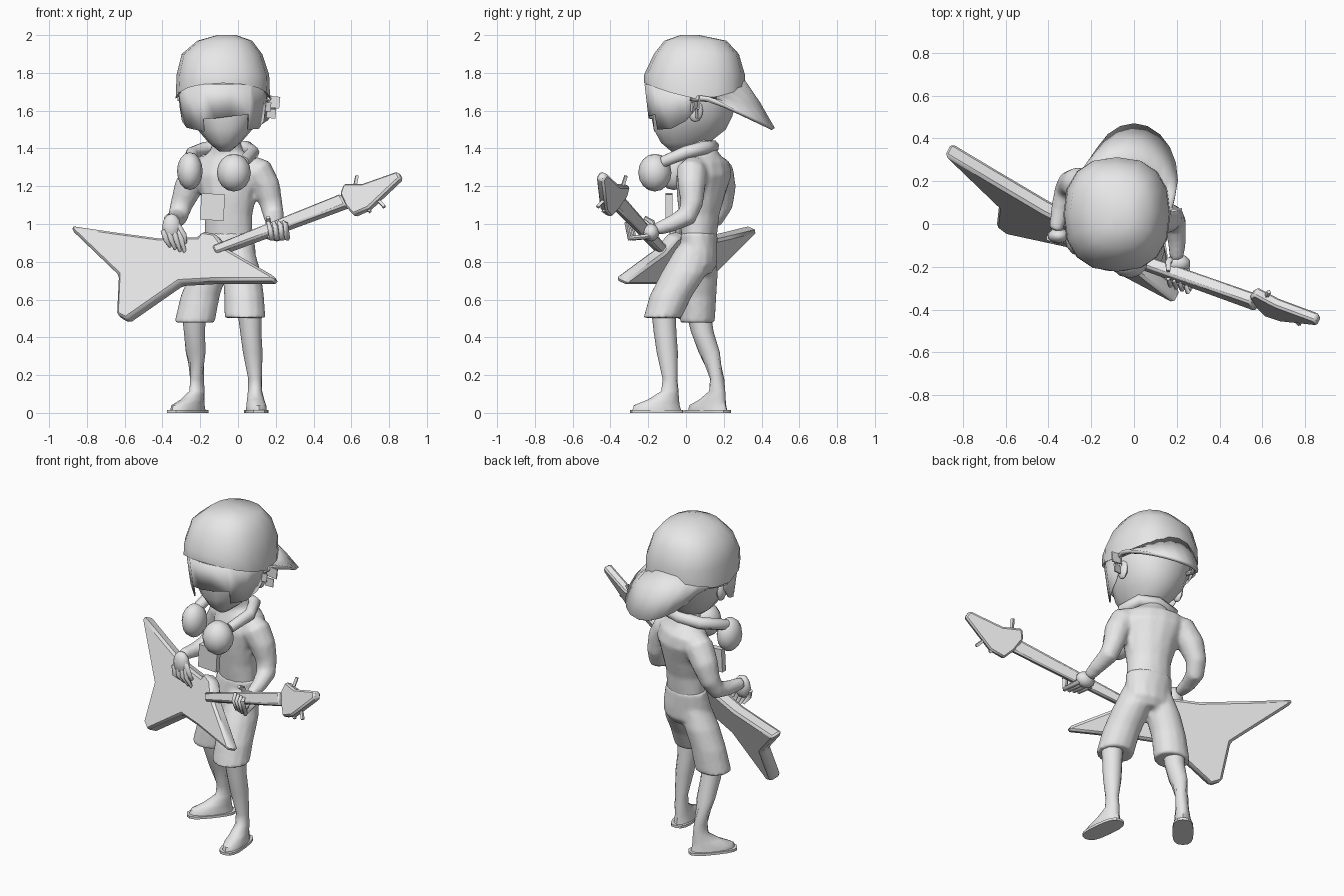
import bpy, bmesh, math
from mathutils import Vector, Matrix

if "Cube" in bpy.data.objects:
    bpy.data.objects.remove(bpy.data.objects["Cube"])

grey = bpy.data.materials.new("plain_grey")
grey.diffuse_color = (0.8, 0.8, 0.8, 1)
grey.use_nodes = True
grey.node_tree.nodes["Principled BSDF"].inputs["Base Color"].default_value = grey.diffuse_color


def finish(name, bm, angle=40):
    bmesh.ops.recalc_face_normals(bm, faces=bm.faces)
    me = bpy.data.meshes.new(name)
    bm.to_mesh(me)
    bm.free()
    me.materials.append(grey)
    ob = bpy.data.objects.new(name, me)
    bpy.context.collection.objects.link(ob)
    bpy.ops.object.select_all(action='DESELECT')
    ob.select_set(True)
    bpy.context.view_layer.objects.active = ob
    bpy.ops.object.shade_smooth_by_angle(angle=math.radians(angle))
    return ob


def skin(name, rings, angle=40):
    """Join rings of points into a closed surface."""
    bm = bmesh.new()
    vs = [[bm.verts.new(p) for p in r] for r in rings]
    n = len(vs[0])
    for a, b in zip(vs, vs[1:]):
        for i in range(n):
            j = (i + 1) % n
            bm.faces.new((a[i], a[j], b[j], b[i]))
    bm.faces.new(vs[0])
    bm.faces.new(vs[-1])
    return finish(name, bm, angle)


def ellipse(x, y, z, rx, ry, rot=0, n=14, p=2):
    """Ring of points; p above 2 makes it squarer."""
    c, s = math.cos(math.radians(rot)), math.sin(math.radians(rot))
    out = []
    for i in range(n):
        a = 2 * math.pi * i / n
        u, v = (r * math.copysign(abs(f) ** (2 / p), f) for r, f in ((rx, math.cos(a)), (ry, math.sin(a))))
        out.append(Vector((x + u * c - v * s, y + u * s + v * c, z)))
    return out


def loft(name, rows, n=14, angle=50, p=2):
    return skin(name, [ellipse(*r, n=n, p=p) for r in rows], angle)


def tube(name, pts, n=8, angle=60):
    """Round limb through (x, y, z, radius) points."""
    P = [Vector(p[:3]) for p in pts]
    rings, q, last = [], None, None
    for i, p in enumerate(P):
        t = (P[min(i + 1, len(P) - 1)] - P[max(i - 1, 0)]).normalized()
        q = t.to_track_quat('Z', 'Y') if q is None else last.rotation_difference(t) @ q
        last = t
        rings.append([p + q @ v for v in ellipse(0, 0, 0, pts[i][3], pts[i][3], n=n)])
    return skin(name, rings, angle)


def merge(name, parts, voxel, smooth):
    """Fuse overlapping parts into one soft skin."""
    bpy.ops.object.select_all(action='DESELECT')
    for p in parts:
        p.select_set(True)
    bpy.context.view_layer.objects.active = parts[0]
    bpy.ops.object.join()
    ob = parts[0]
    ob.name = name
    for m in list(ob.modifiers):
        ob.modifiers.remove(m)
    m = ob.modifiers.new("fuse", 'REMESH')
    m.mode, m.voxel_size, m.use_smooth_shade = 'VOXEL', voxel, True
    m = ob.modifiers.new("soften", 'SMOOTH')
    m.factor, m.iterations = .5, smooth


def ball(name, loc, size, seg=12, rings=8):
    bm = bmesh.new()
    bmesh.ops.create_uvsphere(bm, u_segments=seg, v_segments=rings, radius=1,
                              matrix=Matrix.Translation(loc) @ Matrix.Diagonal((*size, 1)))
    return finish(name, bm, 60)


def box(name, loc, size, rot=(0, 0)):
    bm = bmesh.new()
    m = Matrix.Rotation(rot[0], 4, 'Z') @ Matrix.Rotation(rot[1], 4, 'Y')
    bmesh.ops.create_cube(bm, size=1, matrix=Matrix.Translation(loc) @ m @ Matrix.Diagonal((*size, 1)))
    return finish(name, bm)


# Tilted plane that holds the guitar
NORMAL = Vector((0.53, 1, -0.45)).normalized()


def on_guitar(x, z, off=0):
    return Vector((x, -0.548 - 0.53 * x + 0.45 * z, z)) + NORMAL * off


def plate(name, pts, front, back, bevel):
    ob = skin(name, [[on_guitar(x, z, o) for x, z in pts] for o in (front, back)], 60)
    m = ob.modifiers.new("edge", 'BEVEL')
    m.width, m.segments, m.limit_method = bevel, 1, 'ANGLE'


# Guitar
plate("guitar_body", [(-.87, .98), (-.63, .945), (-.41, .915), (-.2, .92), (-.18, .95), (-.11, .94), (-.05, .86),
                      (.02, .82), (.2, .715), (.2, .69), (-.12, .69), (-.3, .68), (-.58, .485),
                      (-.63, .51), (-.62, .72), (-.865, .955)], -.037, .035, .014)
plate("guitar_neck", [(-.12, .87), (-.1, .83), (.59, 1.085), (.56, 1.145)], -.048, .012, .01)
plate("guitar_head", [(.55, 1.15), (.57, 1.205), (.67, 1.205), (.855, 1.27), (.87, 1.235),
                      (.7, 1.075), (.62, 1.04), (.58, 1.085)], -.03, .018, .01)
for i, (x0, z0, x1, z1) in enumerate([(.615, 1.18, .63, 1.255), (.66, 1.11, .70, 1.065), (.73, 1.14, .775, 1.09)]):
    a, b = on_guitar(x0, z0), on_guitar(x1, z1)
    tube(f"tuning_peg_{i}", [(*a, .011), (*b, .011)], 4, 30)

# Cap dome with a raised front rim
rows = [(-.06, .02, 2.0, .05, .05), (-.07, .05, 1.97, .145, .165), (-.085, .055, 1.9, .213, .225),
        (-.08, .045, 1.79, .245, .267), (-.08, .045, 1.72, .25, .267)]
rings = [ellipse(*r, n=16, p=2.4) for r in rows]
for v in rings[-1]:
    v.z = 1.66 + .085 * abs((v.y - .08) / .3) ** 1.4
rings.append([Vector((v.x * .93 - .006, v.y * .93 + .003, v.z + .01)) for v in rings[-1]])
skin("cap", rings, 50)

# Cap brim sweeping down at the back
bm = bmesh.new()
grid = []
for i in range(13):
    t = i / 12
    a, b = math.radians(-5 + 185 * t), math.radians(-18 + 216 * t)
    inner = Vector((-.08 + .24 * math.cos(a), .045 + .26 * math.sin(a), 1.66 + .095 * max(0, math.sin(a)) ** 2))
    outer = Vector((.2 * math.cos(b), .2 + .262 * math.sin(b), 0))
    outer.z = 1.72 - .47 * outer.y
    mid = (inner + outer) / 2 + Vector((0, 0, .01))
    grid.append([bm.verts.new(p) for p in (inner, mid, outer)])
for r, s in zip(grid, grid[1:]):
    for k in range(2):
        bm.faces.new((r[k], s[k], s[k + 1], r[k + 1]))
brim = finish("cap_brim", bm, 50)
m = brim.modifiers.new("thickness", 'SOLIDIFY')
m.thickness, m.offset = .02, 0

# Head and ears
loft("head", [(-.07, -.03, 1.385, .03, .05), (-.07, -.005, 1.43, .085, .13), (-.07, .02, 1.5, .145, .195),
              (-.075, .035, 1.57, .19, .215), (-.08, .04, 1.66, .22, .235), (-.08, .04, 1.74, .22, .235)], p=2.15)
ball("ear_left", (-.28, .05, 1.6), (.022, .04, .06), 8, 6)
ball("ear_right", (.125, .05, 1.6), (.02, .04, .06), 8, 6)

# Hair fringe hanging under the cap
bm = bmesh.new()
top, low = [], []
for deg, z in [(-95, 1.62), (-80, 1.545), (-60, 1.51), (-28, 1.49), (-27, 1.555), (-10, 1.56), (10, 1.57),
               (36, 1.58), (37, 1.5), (60, 1.505), (80, 1.545), (95, 1.62)]:
    a = math.radians(deg)
    k = 1 - (1.7 - z) * .6
    f = 1 + .05 * math.sin(2 * a) ** 2
    top.append(bm.verts.new((-.08 + .237 * f * math.sin(a), .04 - .258 * f * math.cos(a), 1.74)))
    low.append(bm.verts.new((-.08 + .237 * f * k * math.sin(a), .04 - .258 * f * k * math.cos(a), z)))
for i in range(len(top) - 1):
    bm.faces.new((top[i], top[i + 1], low[i + 1], low[i]))
hair = finish("hair_fringe", bm, 50)
m = hair.modifiers.new("thickness", 'SOLIDIFY')
m.thickness, m.offset = .008, 0

# Square earrings
for i, (x, y, z, s) in enumerate([(.19, .07, 1.645, .062), (.175, .06, 1.585, .05), (.15, .03, 1.62, .05)]):
    box(f"earring_{i}", (x, y, z), (s, .008, s), (.2 * i, .1))

# Torso, neck and arms fused into one skin
torso = loft("torso", [(-.05, .07, .92, .13, .09, -15), (-.05, .07, 1.05, .13, .105, -20),
                       (-.05, .08, 1.16, .155, .125, -25), (-.05, .095, 1.26, .195, .135, -25),
                       (-.055, .105, 1.33, .185, .11, -25), (-.06, .09, 1.385, .09, .08), (-.06, .06, 1.46, .065, .065)])
arm_l = tube("arm_left", [(-.16, .14, 1.3, .07), (-.21, .17, 1.275, .085), (-.265, .19, 1.19, .077),
                          (-.3, .19, 1.1, .06), (-.32, .155, 1.035, .054), (-.345, .07, 1.02, .044),
                          (-.365, -.03, 1.02, .034)], 10)
arm_r = tube("arm_right", [(.06, .05, 1.3, .07), (.105, .03, 1.275, .085), (.15, .03, 1.2, .075),
                           (.175, .03, 1.11, .062), (.19, .005, 1.04, .056), (.2, -.08, 1.0, .044),
                           (.2, -.16, .97, .034)], 10)
merge("torso_and_arms", [torso, arm_l, arm_r], .014, 4)

# Hands with curled fingers
ball("hand_left", (-.352, -.055, .985), (.052, .036, .07), 10, 6)
ball("hand_right", (.205, -.185, .955), (.06, .045, .047), 10, 6)
for i in range(4):
    x = -.395 + .027 * i
    tube(f"strumming_finger_{i}", [(x, -.065, .965, .016), (x + .014, -.08, .915, .014),
                                   (x + .035, -.05, .88 - .012 * i, .009)], 6)
    x = .17 + .027 * i
    tube(f"fretting_finger_{i}", [(x - .01, -.19, .935, .016), (x + .01, -.27 - .01 * i, .925, .015),
                                  (x, -.285 - .01 * i, .975 + .01 * i, .013), (x - .01, -.255 - .01 * i, 1.01, .009)], 6)
tube("strumming_thumb", [(-.32, -.06, .99, .018), (-.285, -.075, .94, .015), (-.28, -.055, .9, .01)], 6)
tube("fretting_thumb", [(.17, -.17, .97, .018), (.16, -.18, 1.01, .015), (.16, -.22, 1.035, .01)], 6)

# Shorts fused from hips and two legs
hips = loft("shorts_hips", [(-.055, .06, .735, .1, .07), (-.058, .06, .78, .15, .105), (-.055, .065, .84, .15, .102),
                            (-.05, .07, .955, .138, .094, -15)])
leg_l = loft("shorts_leg_left", [(-.23, .06, .478, .108, .094), (-.2, .068, .62, .104, .094),
                                 (-.155, .07, .74, .1, .1), (-.115, .07, .86, .075, .085)])
leg_r = loft("shorts_leg_right", [(.037, -.125, .503, .109, .102), (.032, -.08, .62, .106, .114),
                                  (.02, -.01, .74, .102, .123), (.005, .04, .88, .078, .09)])
merge("shorts", [hips, leg_l, leg_r], .013, 3)


# Legs, feet and soles: knee, ankle and foot centre with foot turn
def leg(side, knee, ankle, foot, turn):
    kx, ky = knee
    ax, ay = ankle
    fx, fy = foot
    mx, my = (ax + fx) / 2, (ay + fy) / 2
    loft(f"leg_{side}", [(fx, fy, .012, .055, .13, turn), (fx, fy, .04, .053, .122, turn),
                         (mx, my, .07, .046, .083, turn), (ax, ay, .115, .038, .046, turn),
                         (ax, ay, .18, .036, .039, turn),
                         (.6 * ax + .4 * kx, .6 * ay + .4 * ky, .32, .052, .056),
                         (.25 * ax + .75 * kx, .25 * ay + .75 * ky, .43, .056, .06),
                         (kx, ky, .56, .066, .066)], 12)
    loft(f"sole_{side}", [(fx, fy, 0, .06, .143, turn), (fx, fy, .015, .06, .143, turn)], 16, 30, 2.8)


leg("left", (-.235, .06), (-.217, .165), (-.265, .115), -40)
leg("right", (.06, -.12), (.09, -.085), (.097, -.155), 6)

# Headphones resting around the neck
tube("headphone_band", [(-.255, -.06, 1.34, .03), (-.245, .03, 1.375, .034), (-.18, .12, 1.4, .036),
                        (-.06, .14, 1.41, .036), (.045, .1, 1.405, .036), (.08, .0, 1.38, .034),
                        (.03, -.12, 1.33, .03)], 8)
ball("headphone_cup_left", (-.255, -.065, 1.28), (.068, .085, .1))
ball("headphone_cup_right", (-.022, -.165, 1.272), (.09, .088, .1))

# Pendant on the chest
box("pendant", (-.135, -.09, 1.09), (.125, .035, .14), (0, .05))
